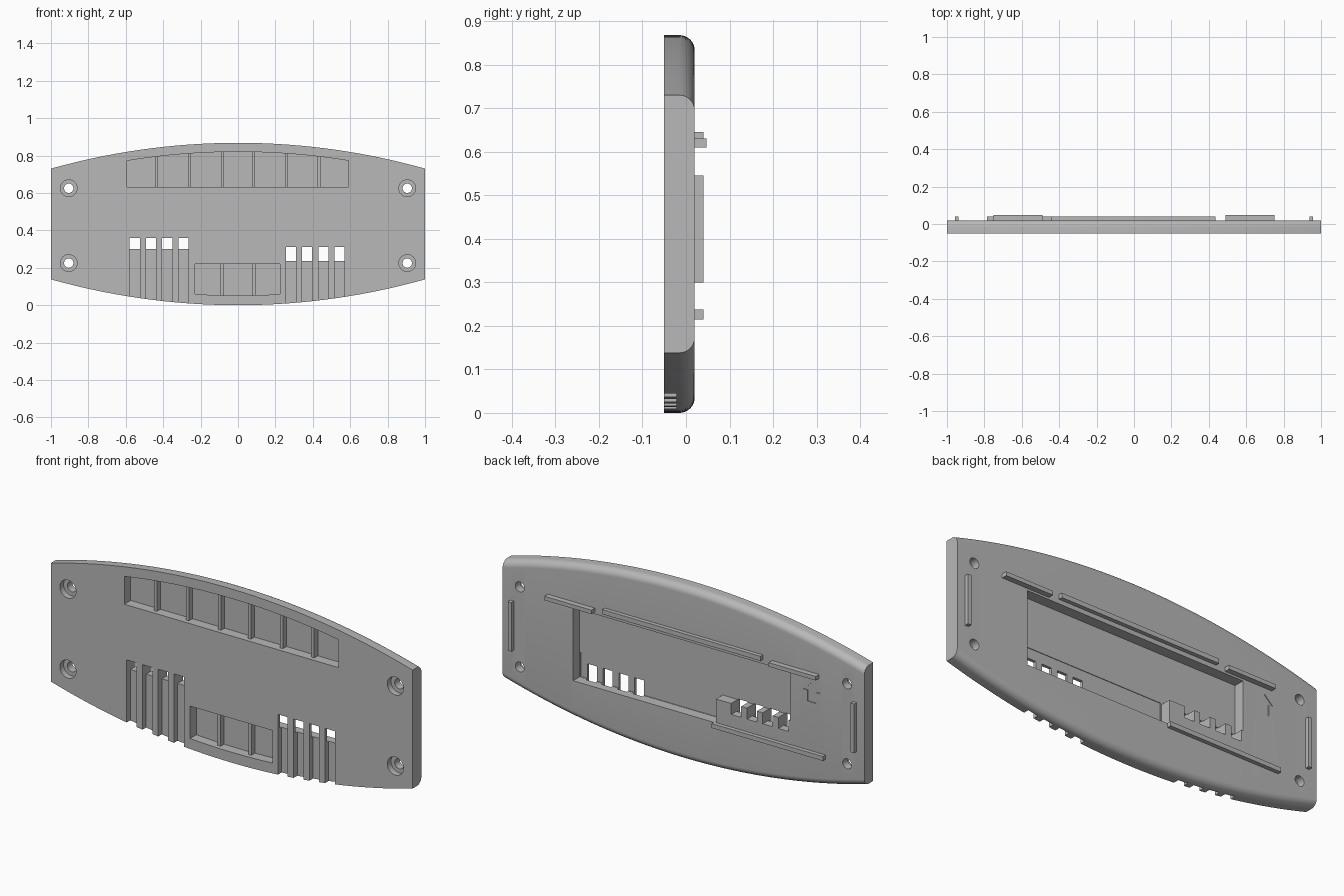
import bpy, bmesh, math

if "Cube" in bpy.data.objects:
    bpy.data.objects.remove(bpy.data.objects["Cube"], do_unlink=True)

FRONT, BACK, HEIGHT, ROUND = -0.05, 0.02, 0.868, 0.035
SAG = 0.138
ARC_R = (1 + SAG * SAG) / (2 * SAG)

grey = bpy.data.materials.new("plain grey")
grey.use_nodes = True
grey.diffuse_color = (0.48, 0.48, 0.48, 1)
grey.node_tree.nodes["Principled BSDF"].inputs["Base Color"].default_value = grey.diffuse_color


def drop(x):
    """Fall of the curved edge away from its middle."""
    return ARC_R - math.sqrt(ARC_R * ARC_R - x * x)


def make(name, bm):
    bmesh.ops.recalc_face_normals(bm, faces=bm.faces)
    mesh = bpy.data.meshes.new(name)
    bm.to_mesh(mesh)
    bm.free()
    mesh.materials.append(grey)
    ob = bpy.data.objects.new(name, mesh)
    bpy.context.collection.objects.link(ob)
    return ob


def loft(name, rings):
    bm = bmesh.new()
    loops = [[bm.verts.new(p) for p in ring] for ring in rings]
    for a, b in zip(loops, loops[1:]):
        for i in range(len(a)):
            j = (i + 1) % len(a)
            bm.faces.new((a[i], a[j], b[j], b[i]))
    bm.faces.new(loops[0])
    bm.faces.new(loops[-1])
    return make(name, bm)


def prism(name, outline, y0, y1):
    return loft(name, [[(x, y, z) for x, z in outline] for y in (y0, y1)])


def box(name, x0, x1, y0, y1, z0, z1):
    return prism(name, [(x0, z0), (x1, z0), (x1, z1), (x0, z1)], y0, y1)


def disc(name, x, z, r, y0, y1):
    angles = [math.tau * i / 32 for i in range(32)]
    return prism(name, [(x + r * math.cos(a), z + r * math.sin(a)) for a in angles], y0, y1)


def activate(ob):
    bpy.ops.object.select_all(action='DESELECT')
    ob.select_set(True)
    bpy.context.view_layer.objects.active = ob


def cut(cutter):
    activate(panel)
    mod = panel.modifiers.new("cut", 'BOOLEAN')
    mod.operation = 'DIFFERENCE'
    mod.solver = 'EXACT'
    mod.object = cutter
    bpy.ops.object.modifier_apply(modifier=mod.name)
    bpy.data.objects.remove(cutter, do_unlink=True)


# Curved panel, rounded along its rear long edges
def section(x):
    low, high = drop(x), HEIGHT - drop(x)
    turn = [math.pi / 2 * i / 8 for i in range(9)]
    c = BACK - ROUND
    ring = [(x, FRONT, high), (x, FRONT, low)]
    ring += [(x, c + ROUND * math.sin(a), low + ROUND - ROUND * math.cos(a)) for a in turn]
    ring += [(x, c + ROUND * math.cos(a), high - ROUND + ROUND * math.sin(a)) for a in turn]
    return ring


panel = loft("panel", [section(-1 + i / 24) for i in range(49)])

# Rear recess, stepped round the solid block
cut(prism("recess", [(-0.59, 0.355), (-0.18, 0.355), (-0.18, 0.235),
                     (0.61, 0.235), (0.61, 0.6), (-0.59, 0.6)], -0.032, 0.06))
cut(box("recess_strip", -0.175, 0.605, -0.035, 0, 0.236, 0.36))

# Vent grooves open at the bottom edge
for i in range(4):
    x = -0.58 + i * 0.087
    cut(box("groove", x, x + 0.055, -0.1, -0.022, -0.1, 0.35))
    cut(box("notch", x, x + 0.055, -0.1, 0.06, 0.3, 0.358))
    x = 0.256 + i * 0.087
    cut(box("groove", x, x + 0.053, -0.1, -0.022, -0.1, 0.31))

# Front pockets following the curved edges
POCKET_FLOOR = 0.0
xs = [-0.593 + 1.183 * i / 16 for i in range(17)]
cut(prism("upper_pocket", [(xs[0], 0.633), (xs[-1], 0.633)]
          + [(x, HEIGHT - 0.048 - drop(x)) for x in reversed(xs)], -0.1, POCKET_FLOOR))
xs = [-0.23 + 0.455 * i / 8 for i in range(9)]
cut(prism("lower_pocket", [(x, 0.052 + drop(x)) for x in xs]
          + [(xs[-1], 0.221), (xs[0], 0.221)], -0.1, POCKET_FLOOR))

# Countersunk screw holes
for x in (-0.905, 0.905):
    for z in (0.225, 0.625):
        cut(disc("counterbore", x, z, 0.045, -0.1, -0.02))
        cut(disc("hole", x, z, 0.025, -0.1, 0.1))

# Shallow direction arrow on the back
half = [(0, 0.58), (0.046, 0.535), (0.023, 0.535), (0.023, 0.48)]
arrow = half + [(-x, z) for x, z in reversed(half[1:])]
cut(prism("arrow", [(x - 0.71, z) for x, z in arrow], BACK - 0.004, 0.06))

activate(panel)
bpy.ops.object.shade_smooth_by_angle(angle=math.radians(30))

# Thin ribs dividing the front pockets
for x in (-0.437, -0.26, -0.083, 0.083, 0.26, 0.433):
    box("upper_rib", x - 0.008, x + 0.008, -0.028, 0.003, 0.63, HEIGHT - 0.045 - drop(x))
for x in (-0.085, 0.085):
    box("lower_rib", x - 0.008, x + 0.008, -0.028, 0.003, 0.05, 0.223)

# Raised rails on the back
IN = BACK - 0.003
box("centre_rail", -0.44, 0.435, IN, 0.04, 0.622, 0.645)
box("lower_rail", -0.785, -0.17, IN, 0.04, 0.215, 0.237)
for side, name in ((1, "left"), (-1, "right")):
    box(name + "_top_rail", *sorted((side * 0.49, side * 0.75)), IN, 0.047, 0.61, 0.63)
    box(name + "_end_rail", *sorted((side * 0.938, side * 0.957)), IN, 0.04, 0.3, 0.545)
